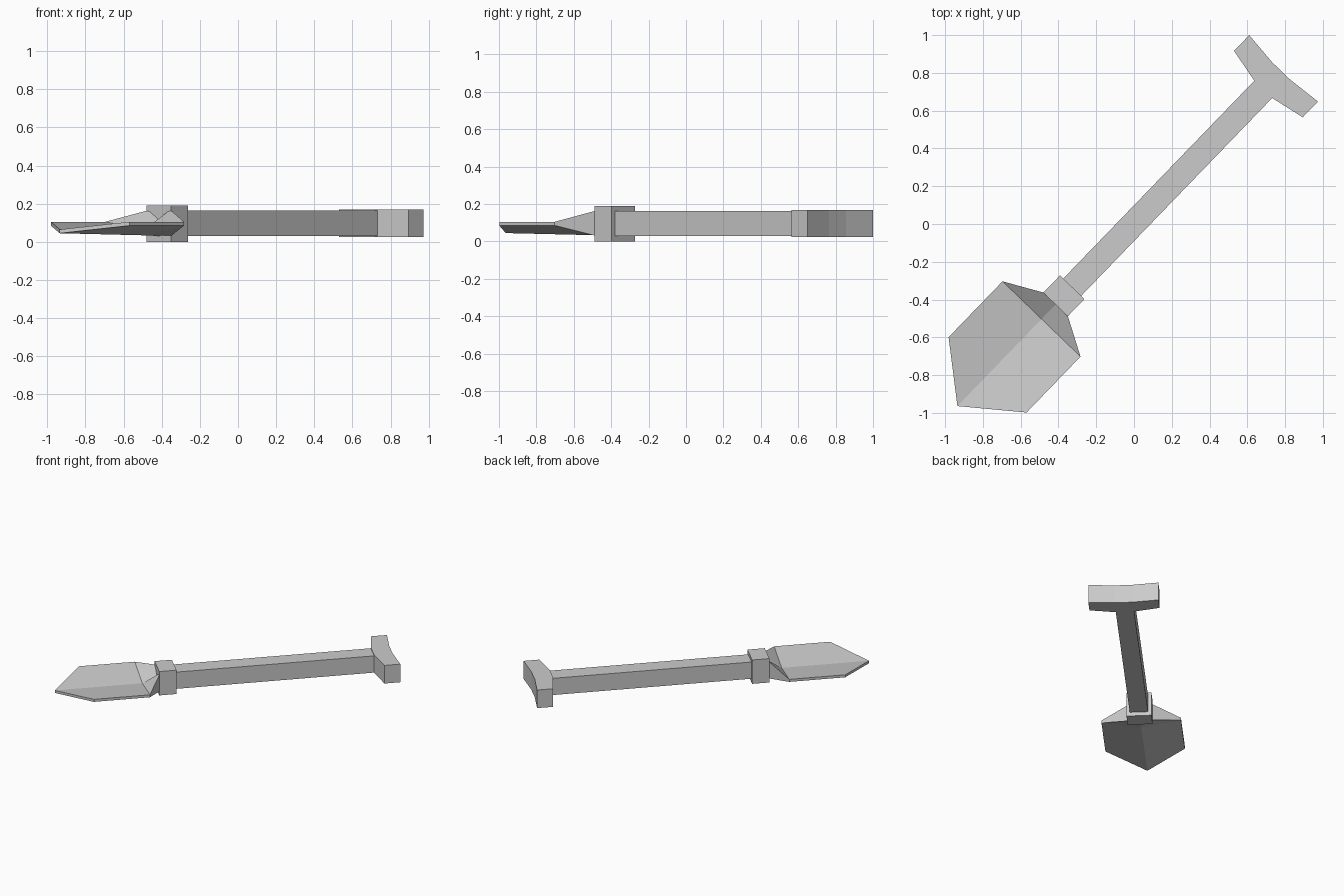
import bpy
import math
from mathutils import Matrix, Vector

if "Cube" in bpy.data.objects:
    bpy.data.objects.remove(bpy.data.objects["Cube"])

# One grey for the whole shovel
grey = bpy.data.materials.new("grey")
grey.diffuse_color = (0.6, 0.6, 0.6, 1)
grey.use_nodes = True
grey.node_tree.nodes["Principled BSDF"].inputs["Base Color"].default_value = grey.diffuse_color

# The shovel is laid out along its own x axis, then turned diagonally
TURN = Matrix.Translation(Vector((-0.002, 0.002, 0))) @ Matrix.Rotation(math.radians(46), 4, 'Z')


def make(name, verts, faces):
    mesh = bpy.data.meshes.new(name)
    mesh.from_pydata(verts, [], faces)
    mesh.transform(TURN)
    mesh.materials.append(grey)
    obj = bpy.data.objects.new(name, mesh)
    bpy.context.collection.objects.link(obj)
    return obj


def prism(name, outline, z0, z1):
    """Extrude a counter-clockwise outline from z0 to z1."""
    n = len(outline)
    verts = [(x, y, z) for z in (z0, z1) for x, y in outline]
    faces = [tuple(reversed(range(n))), tuple(range(n, 2 * n))]
    faces += [(i, (i + 1) % n, n + (i + 1) % n, n + i) for i in range(n)]
    return make(name, verts, faces)


def box(name, x0, x1, half, z0, z1):
    return prism(name, [(x0, -half), (x1, -half), (x1, half), (x0, half)], z0, z1)


# Shaft and the square socket joining it to the blade
box("shaft", -0.49, 0.99, 0.066, 0.03, 0.163)
box("socket", -0.595, -0.468, 0.09, 0.0, 0.19)

# Cross grip with swept-back ends
right_half = [(0.988, -0.066), (1.027, -0.253), (1.143, -0.253), (1.124, -0.066)]
prism("grip", right_half + [(x, -y) for x, y in reversed(right_half)], 0.025, 0.169)

# Scooped blade: tip, wide edges, shoulders and neck, with a central valley
TIP, EDGE, SHOULDER, NECK = -1.343, -1.113, -0.702, -0.585


def blade_layer(tip, rim, valley, neck_side, neck_mid):
    return [(TIP, 0, tip),
            (EDGE, -0.287, rim), (SHOULDER, -0.287, rim), (NECK, -0.073, neck_side),
            (NECK, 0, neck_mid),
            (NECK, 0.073, neck_side), (SHOULDER, 0.287, rim), (EDGE, 0.287, rim),
            (SHOULDER, 0, valley)]


top = blade_layer(0.065, 0.105, 0.065, 0.168, 0.12)
bottom = blade_layer(0.045, 0.085, 0.034, 0.027, 0.03)
top_faces = [(0, 1, 2, 8), (8, 2, 3, 4), (0, 8, 6, 7), (8, 4, 5, 6)]
faces = top_faces + [tuple(i + 9 for i in reversed(f)) for f in top_faces]
faces += [(i + 9, (i + 1) % 8 + 9, (i + 1) % 8, i) for i in range(8)]
make("blade", top + bottom, faces)
